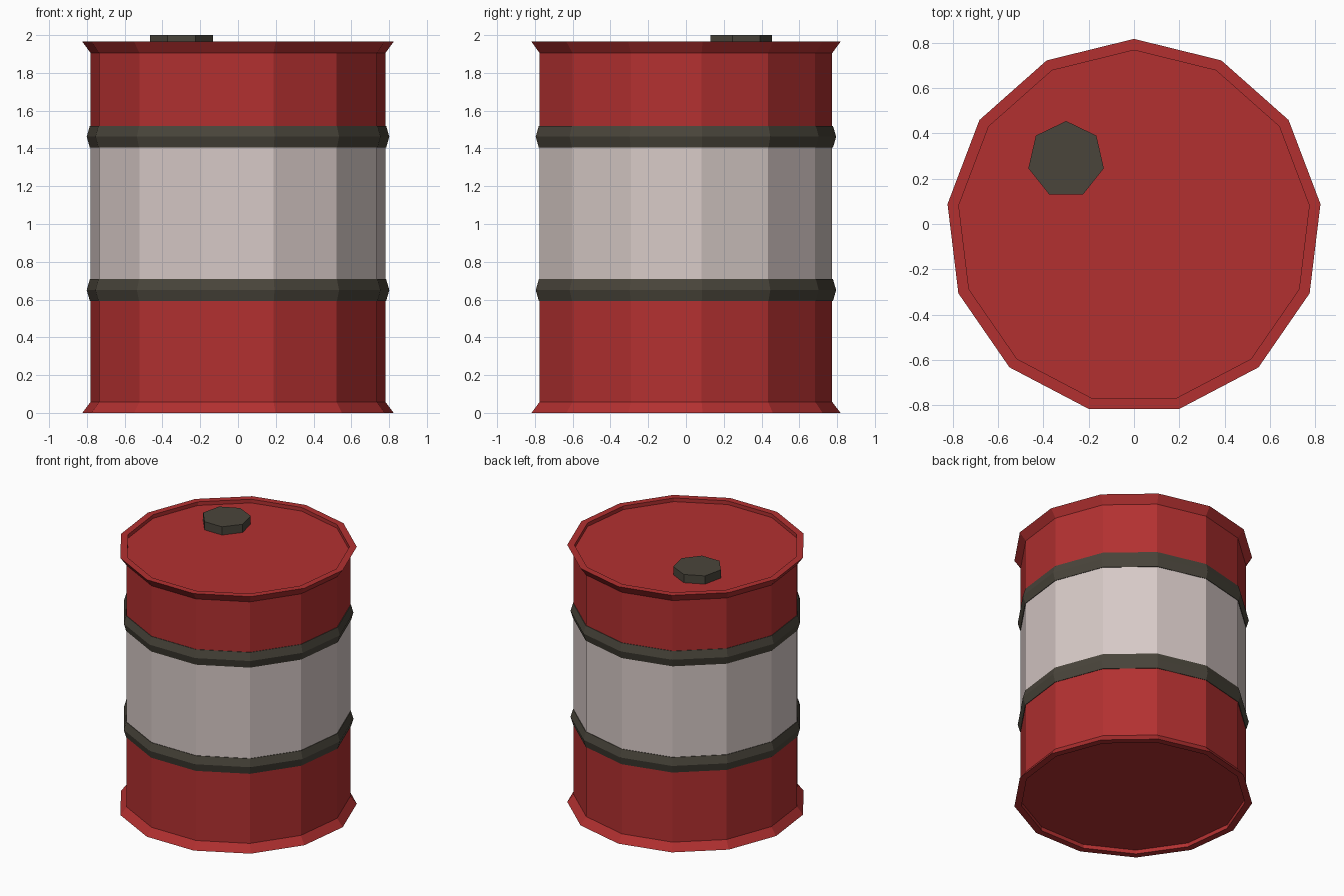
import bpy
import bmesh
from math import sin, cos, pi

if "Cube" in bpy.data.objects:
    bpy.data.objects.remove(bpy.data.objects["Cube"])


def material(name, rgb):
    m = bpy.data.materials.new(name)
    m.diffuse_color = (*rgb, 1)
    m.use_nodes = True
    m.node_tree.nodes["Principled BSDF"].inputs["Base Color"].default_value = m.diffuse_color
    return m


RED = material("red_paint", (0.45, 0.03, 0.03))
PALE = material("pale_paint", (0.68, 0.59, 0.57))
DARK = material("dark_metal", (0.068, 0.06, 0.044))


def lathe(name, profile, sides, mats, centre, caps=True, indices=None):
    """Spin (radius, z) points, bottom to top, into flat-sided rings."""
    bm = bmesh.new()
    rings = []
    for r, z in profile:
        angles = [pi / 2 + 2 * pi * i / sides for i in range(sides)]
        rings.append([bm.verts.new((r * cos(a), r * sin(a), z)) for a in angles])
    for k, (lo, hi) in enumerate(zip(rings, rings[1:])):
        for i in range(sides):
            j = (i + 1) % sides
            f = bm.faces.new((lo[i], lo[j], hi[j], hi[i]))
            f.material_index = indices[k] if indices else 0
    if caps:
        bm.faces.new(rings[0][::-1])
        bm.faces.new(rings[-1])
    mesh = bpy.data.meshes.new(name)
    bm.to_mesh(mesh)
    bm.free()
    for m in mats:
        mesh.materials.append(m)
    ob = bpy.data.objects.new(name, mesh)
    ob.location = (*centre, 0)
    bpy.context.collection.objects.link(ob)
    return ob


SIDES = 13
AXIS = (0, -0.012)
R = 0.786

# Drum shell: flared rims, recessed ends, pale middle section
drum = [(0.78, 0.03), (0.78, 0), (0.83, 0), (R, 0.058), (R, 0.65),
        (R, 1.46), (R, 1.905), (0.83, 1.965), (0.78, 1.965), (0.78, 1.937)]
lathe("drum_body", drum, SIDES, [RED, PALE], AXIS,
      indices=[0, 0, 0, 0, 1, 0, 0, 0, 0])

# Raised ridged bands
for name, z in (("lower_band", 0.65), ("upper_band", 1.462)):
    band = [(R, z - 0.058), (R + 0.004, z - 0.058), (R + 0.021, z),
            (R + 0.004, z + 0.058), (R, z + 0.058)]
    lathe(name, band, SIDES, [DARK], AXIS, caps=False)

# Filler cap on the lid
lathe("filler_cap", [(0.171, 1.937), (0.171, 2.0)], 7, [DARK], (-0.30, 0.284))
